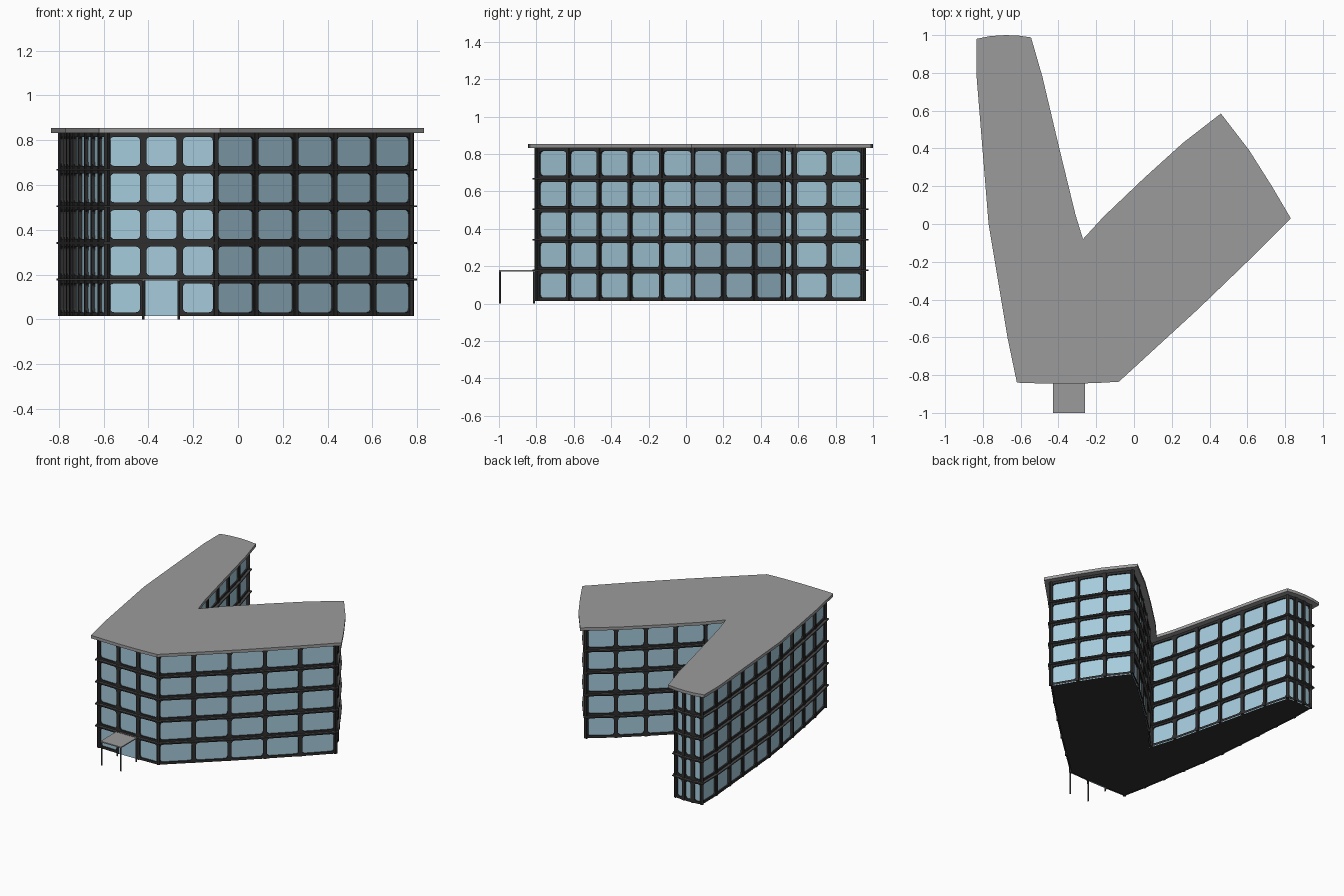
import bpy, bmesh, math
from mathutils import Vector

if "Cube" in bpy.data.objects:
    bpy.data.objects.remove(bpy.data.objects["Cube"])


def material(name, r, g, b):
    m = bpy.data.materials.new(name)
    m.diffuse_color = (r, g, b, 1)
    m.use_nodes = True
    m.node_tree.nodes["Principled BSDF"].inputs["Base Color"].default_value = m.diffuse_color
    return m


GLASS = material("window_blue", 0.38, 0.60, 0.72)
FRAME = material("frame_black", 0.028, 0.028, 0.028)
LEDGE = material("ledge_dark_grey", 0.07, 0.07, 0.07)
ROOF = material("roof_grey", 0.33, 0.33, 0.33)


def finish(name, bm, mats, recalc=True):
    if recalc:
        bmesh.ops.recalc_face_normals(bm, faces=bm.faces)
    me = bpy.data.meshes.new(name)
    bm.to_mesh(me)
    bm.free()
    for m in mats:
        me.materials.append(m)
    ob = bpy.data.objects.new(name, me)
    bpy.context.collection.objects.link(ob)
    return ob


def normal(a, b):
    # outward side of a clockwise outline
    d = (b - a).normalized()
    return Vector((-d.y, d.x))


def mitres(pts):
    out = []
    for i, p in enumerate(pts):
        n1 = normal(pts[i - 1], p)
        n2 = normal(p, pts[(i + 1) % len(pts)])
        out.append((n1 + n2) / (1 + n1.dot(n2)))
    return out


def offset(pts, t):
    return [p + m * t for p, m in zip(pts, mitres(pts))]


def prism(bm, pts, z0, z1):
    lo = [bm.verts.new((p.x, p.y, z0)) for p in pts]
    hi = [bm.verts.new((p.x, p.y, z1)) for p in pts]
    bm.faces.new(lo)
    bm.faces.new(hi[::-1])
    for i in range(len(pts)):
        j = (i + 1) % len(pts)
        bm.faces.new((lo[i], lo[j], hi[j], hi[i]))


# Roof outline: each side starts at its corner, with its number of bays
SIDES = [
    (3, [(-.835, .98), (-.76, .995), (-.68, 1.0), (-.61, .997)]),
    (6, [(-.545, .988), (-.485, .78), (-.40, .42), (-.31, .05)]),
    (5, [(-.27, -.08), (-.16, .04), (.05, .24), (.26, .43)]),
    (3, [(.46, .585), (.61, .39), (.73, .20)]),
    (5, [(.83, .03), (.61, -.19), (.34, -.45)]),
    (3, [(-.08, -.835), (-.20, -.842), (-.36, -.846), (-.50, -.844)]),
    (10, [(-.62, -.84), (-.67, -.60), (-.72, -.30), (-.77, 0), (-.80, .37), (-.835, .80)]),
]
roof_pts = [Vector(p) for _, s in SIDES for p in s]
wall = offset(roof_pts, -0.042)

# Split every wall side into equal bays
bays = []
start = 0
for count, side in SIDES:
    line = [wall[(start + k) % len(wall)] for k in range(len(side) + 1)]
    start += len(side)
    lens = [(b - a).length for a, b in zip(line, line[1:])]
    for k in range(count):
        t = sum(lens) * k / count
        i = 0
        while i < len(lens) - 1 and t > lens[i]:
            t -= lens[i]
            i += 1
        bays.append(line[i].lerp(line[i + 1], t / lens[i]))
DOOR = 3 + 6 + 5 + 3 + 5 + 1
N = len(bays)
BASE, TOP, FLOORS, DEPTH = 0.015, 0.832, 5, 0.010
STEP = (TOP - BASE) / FLOORS

# Glazed core with a dark underside
bm = bmesh.new()
prism(bm, offset(bays, -DEPTH), BASE, TOP)
bmesh.ops.recalc_face_normals(bm, faces=bm.faces)
for f in bm.faces:
    f.material_index = 1 if abs(f.normal.z) > 0.5 else 0
finish("glazed_core", bm, [GLASS, FRAME])


# Window frames with rounded openings
def window_frame(bm, a, b, z0, z1, mx=0.014, mz=0.017, r=0.018):
    u = (b - a).normalized()
    n = normal(a, b)
    w = (b - a).length
    r = min(r, w * 0.25)

    def vert(s, z, d=0.0):
        p = a + u * s - n * d
        return bm.verts.new((p.x, p.y, z))

    corners = [(0, z0, 180), (w, z0, 270), (w, z1, 0), (0, z1, 90)]
    outer = [vert(s, z) for s, z, _ in corners]
    front, back = [], []
    for s, z, ang in corners:
        cs = mx + r if s == 0 else w - mx - r
        cz = z0 + mz + r if z == z0 else z1 - mz - r
        arc = []
        for k in range(4):
            t = math.radians(ang + 30 * k)
            arc.append((cs + r * math.cos(t), cz + r * math.sin(t)))
        front.append([vert(*p) for p in arc])
        back.append([vert(*p, DEPTH) for p in arc])
    for i in range(4):
        j = (i + 1) % 4
        bm.faces.new([outer[i]] + front[i][::-1])
        bm.faces.new((outer[i], outer[j], front[j][0], front[i][-1]))
    f, k = sum(front, []), sum(back, [])
    for i in range(len(f)):
        j = (i + 1) % len(f)
        bm.faces.new((f[i], f[j], k[j], k[i]))


bm = bmesh.new()
for i in range(N):
    for fl in range(FLOORS):
        if i == DOOR and fl == 0:
            continue
        z = BASE + fl * STEP
        window_frame(bm, bays[i], bays[(i + 1) % N], z, z + STEP)
# the bay order runs clockwise, so turn all faces to look outward
bmesh.ops.reverse_faces(bm, faces=bm.faces)
finish("window_frames", bm, [FRAME], recalc=False)

# Upright piers between the bays
bm = bmesh.new()
for p, m in zip(bays, mitres(bays)):
    n = m.normalized()
    u = Vector((n.y, -n.x)) * 0.010
    inner, outer = p - n * 0.012, p + m * 0.005
    prism(bm, [inner - u, outer - u, outer + u, inner + u], BASE, TOP)
finish("piers", bm, [FRAME])

# Thin ledges at every floor
bm = bmesh.new()
for fl in range(1, FLOORS):
    z = BASE + fl * STEP
    prism(bm, offset(bays, 0.018), z - 0.004, z + 0.004)
finish("floor_ledges", bm, [LEDGE])

# Flat overhanging roof
bm = bmesh.new()
prism(bm, roof_pts, 0.832, 0.854)
finish("roof", bm, [ROOF])

# Entrance: full glass door, canopy and four posts
a, b = bays[DOOR], bays[DOOR + 1]
n = normal(a, b)
bm = bmesh.new()
prism(bm, [a - n * 0.009, a, b, b - n * 0.009], BASE, BASE + STEP - 0.004)
finish("entrance_glass", bm, [GLASS])

X0, X1, Y0, Y1 = -0.428, -0.260, -1.0, -0.80
bm = bmesh.new()
prism(bm, [Vector(p) for p in ((X0, Y0), (X0, Y1), (X1, Y1), (X1, Y0))], 0.173, 0.181)
finish("entrance_canopy", bm, [ROOF])

bm = bmesh.new()
for x in (X0 + 0.005, X1 - 0.005):
    for y in (Y0 + 0.006, Y1 - 0.012):
        c = Vector((x, y))
        ring = [c + Vector((math.cos(t * math.pi / 4), math.sin(t * math.pi / 4))) * 0.005
                for t in range(8)]
        prism(bm, ring, 0.0, 0.175)
finish("canopy_posts", bm, [LEDGE])
